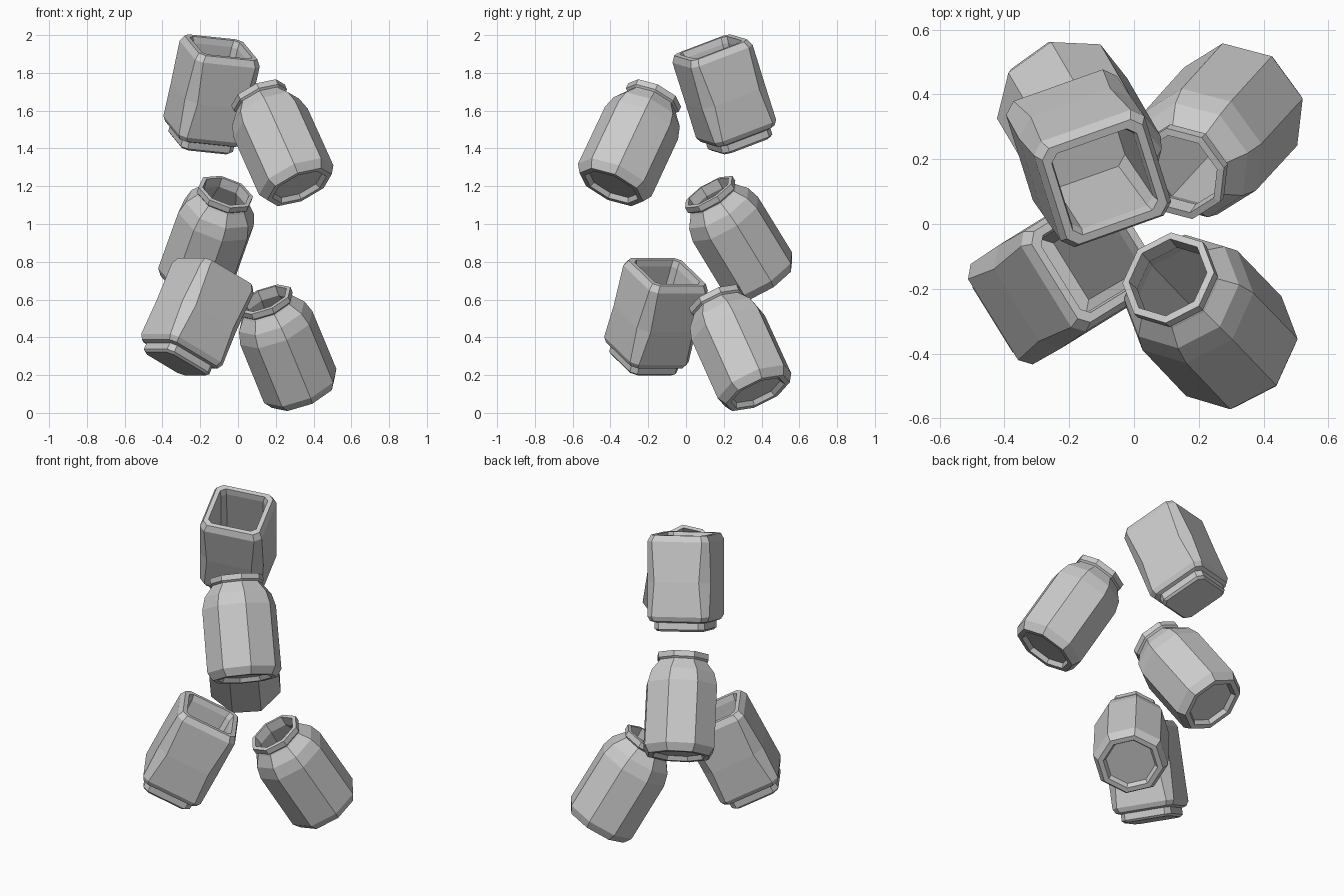
import bpy, bmesh, math
from mathutils import Vector, Matrix

if "Cube" in bpy.data.objects:
    bpy.data.objects.remove(bpy.data.objects["Cube"])


def oct_ring(r, z, yaw):
    return [Vector((r * math.cos(yaw + k * math.pi / 4), r * math.sin(yaw + k * math.pi / 4), z))
            for k in range(8)]


def square_ring(w, c, z, yaw):
    # square of half width w with its corners cut by c
    q = w - c
    pts = [(w, -q), (w, q), (q, w), (-q, w), (-w, q), (-w, -q), (-q, -w), (q, -w)]
    rot = Matrix.Rotation(yaw, 3, 'Z')
    return [rot @ Vector((x, y, z)) for x, y in pts]


def loft(name, rings, base, top):
    # skin the rings, cap both ends, and lean the result along base -> top
    bm = bmesh.new()
    vs = [[bm.verts.new(p) for p in ring] for ring in rings]
    for a, b in zip(vs, vs[1:]):
        for i in range(8):
            j = (i + 1) % 8
            bm.faces.new((a[i], a[j], b[j], b[i]))
    bm.faces.new(vs[0][::-1])
    bm.faces.new(vs[-1])
    bmesh.ops.recalc_face_normals(bm, faces=bm.faces)
    me = bpy.data.meshes.new(name)
    bm.to_mesh(me)
    bm.free()
    ob = bpy.data.objects.new(name, me)
    bpy.context.collection.objects.link(ob)
    base, top = Vector(base), Vector(top)
    d = (top - base).normalized()
    out = Vector((-d.x, -d.y, 0)).normalized()
    x = (out - d * out.dot(d)).normalized()
    y = d.cross(x)
    m = Matrix((x, y, d)).transposed().to_4x4()
    m.translation = base
    ob.matrix_world = m
    return ob


# jar wall: recessed base, body, shoulder, lip, then down the inside (radius, height)
JAR = [(.14, .025), (.155, 0), (.185, 0), (.213, .045), (.212, .405), (.192, .475),
       (.148, .53), (.142, .54), (.153, .55), (.153, .582), (.13, .585), (.125, .53),
       (.19, .40), (.19, .06)]

# cup wall: foot, body, rim, then down the inside (half width, corner cut, height)
CUP = [(.135, .03, 0), (.147, .03, .012), (.147, .03, .05), (.168, .03, .058), (.182, .035, .085),
       (.186, .055, .28), (.182, .035, .51), (.165, .03, .545), (.14, .025, .545),
       (.133, .025, .51), (.133, .03, .09)]

# three octagonal jars: base centre, rim centre, turn in degrees
for name, base, top, turn in [
        ("lower_jar", (.345, .38, .105), (.14, .155, .602), 9),
        ("middle_jar", (-.235, .41, .695), (-.065, .12, 1.17), -16),
        ("upper_jar", (.325, -.395, 1.195), (.105, -.165, 1.685), 3)]:
    loft(name, [oct_ring(r, z, math.radians(turn)) for r, z in JAR], base, top)

# two square cups
for name, base, top, turn in [
        ("lower_cup", (-.33, -.23, .26), (-.12, -.10, .745), 0),
        ("upper_cup", (-.20, .29, 1.425), (-.09, .13, 1.935), -16)]:
    loft(name, [square_ring(w, c, z, math.radians(turn)) for w, c, z in CUP], base, top)
